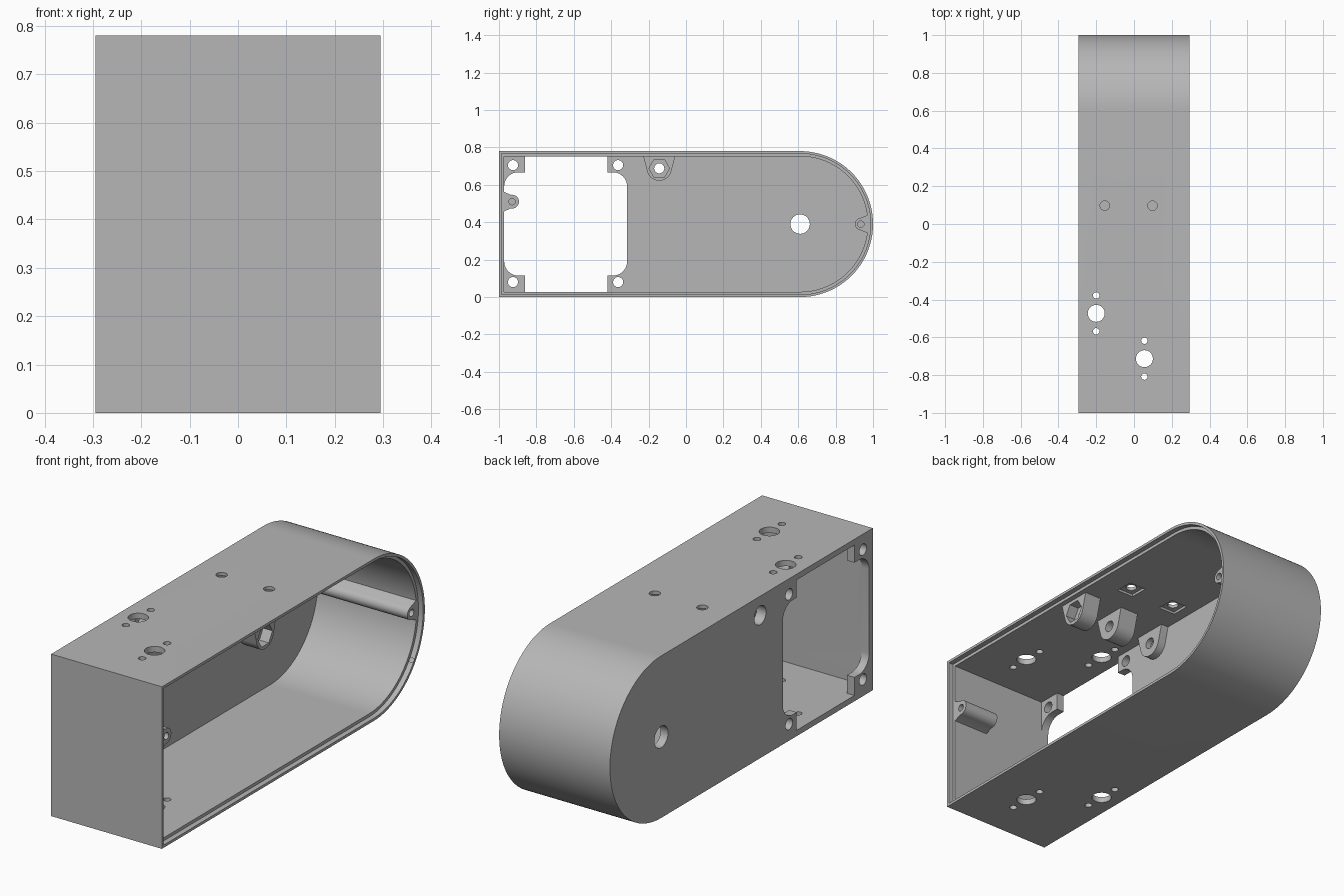
import bpy
import bmesh
from math import sin, cos, radians

cube = bpy.data.objects.get("Cube")
if cube:
    bpy.data.objects.remove(cube, do_unlink=True)

grey = bpy.data.materials.new("plain grey")
grey.use_nodes = True
grey.diffuse_color = (0.47, 0.47, 0.47, 1)
grey.node_tree.nodes["Principled BSDF"].inputs["Base Color"].default_value = grey.diffuse_color

HX, H, R = 0.295, 0.78, 0.39      # half width, height, end radius
WALL, PLATE, FLOOR = 0.028, -0.255, 0.27
TOP = H - WALL


def arc(a, b, r, start, end, n=24):
    """Points on a circular arc, angles in degrees."""
    return [(a + r * cos(radians(start + (end - start) * i / n)),
             b + r * sin(radians(start + (end - start) * i / n))) for i in range(n + 1)]


def circle(a, b, r, n=32):
    return arc(a, b, r, 0, 360, n)[:-1]


def rect(a0, a1, b0, b1):
    return [(a0, b0), (a1, b0), (a1, b1), (a0, b1)]


def rounded(a0, a1, b0, b1, r):
    return (arc(a1 - r, b0 + r, r, -90, 0, 10) + arc(a1 - r, b1 - r, r, 0, 90, 10)
            + arc(a0 + r, b1 - r, r, 90, 180, 10) + arc(a0 + r, b0 + r, r, 180, 270, 10))


def outline(inset):
    """Flat front end, half-round back end."""
    return ([(-1 + inset, inset)] + arc(0.61, R, R - inset, -90, 90, 64)
            + [(-1 + inset, H - inset)])


def prism(name, pts, lo, hi, axis="x"):
    bm = bmesh.new()
    place = (lambda a, b, d: (d, a, b)) if axis == "x" else (lambda a, b, d: (a, b, d))
    ends = [[bm.verts.new(place(a, b, d)) for a, b in pts] for d in (lo, hi)]
    n = len(pts)
    bm.faces.new(ends[0])
    bm.faces.new(ends[1])
    for i in range(n):
        j = (i + 1) % n
        bm.faces.new((ends[0][i], ends[0][j], ends[1][j], ends[1][i]))
    bmesh.ops.recalc_face_normals(bm, faces=bm.faces)
    mesh = bpy.data.meshes.new(name)
    bm.to_mesh(mesh)
    bm.free()
    mesh.materials.append(grey)
    obj = bpy.data.objects.new(name, mesh)
    bpy.context.collection.objects.link(obj)
    return obj


def activate(obj):
    bpy.ops.object.select_all(action="DESELECT")
    obj.select_set(True)
    bpy.context.view_layer.objects.active = obj


def cut(obj, pts, lo, hi, axis="x"):
    cutter = prism("cutter", pts, lo, hi, axis)
    activate(obj)
    mod = obj.modifiers.new("cut", "BOOLEAN")
    mod.operation = "DIFFERENCE"
    mod.solver = "EXACT"
    mod.object = cutter
    bpy.ops.object.modifier_apply(modifier=mod.name)
    bpy.data.objects.remove(cutter, do_unlink=True)


def finish(obj):
    activate(obj)
    bpy.ops.object.shade_smooth_by_angle(angle=radians(30))


# Hollow housing with a stepped rim on the open side
housing = prism("housing", outline(0), -HX, HX)
cut(housing, outline(WALL), PLATE, HX + 0.1)
cut(housing, outline(0.013), FLOOR, HX + 0.1)

# Side plate opening, leaving four corner tabs
cut(housing, rounded(-0.972, -0.315, 0.115, 0.667, 0.075), -0.4, PLATE + 0.02)
cut(housing, rect(-0.86, -0.42, WALL, TOP), -0.4, PLATE + 0.02)

# Side plate holes
for y in (-0.925, -0.363):
    for z in (0.08, 0.705):
        cut(housing, circle(y, z, 0.027), -0.4, PLATE + 0.05)
cut(housing, circle(0.61, R, 0.052), -0.4, PLATE + 0.05)

# Paired holes through the top and bottom walls
for x, y in ((-0.2, -0.473), (0.055, -0.713)):
    cut(housing, circle(x, y, 0.045), -0.1, 0.9, "z")
    for side in (-0.095, 0.095):
        cut(housing, circle(x, y + side, 0.017, 20), -0.1, 0.9, "z")

# Top screw holes with square nut recesses inside
for x in (-0.155, 0.098):
    cut(housing, circle(x, 0.097, 0.025), 0.7, 0.9, "z")
    cut(housing, rect(x - 0.045, x + 0.045, 0.052, 0.142), 0.7, TOP + 0.012, "z")

# Row of hanging lugs for a long bolt
BY, BZ = -0.143, 0.688
lug = [(BY - 0.088, TOP + 0.01)] + arc(BY, BZ, 0.066, 195, 345) + [(BY + 0.088, TOP + 0.01)]
cut(housing, circle(BY, BZ, 0.045), -0.4, PLATE + 0.05)
for name, lo, hi in (("nut_lug", 0.155, 0.245), ("middle_lug", -0.07, 0.03),
                     ("plate_lug", -0.26, -0.215)):
    part = prism(name, lug, lo, hi)
    cut(part, circle(BY, BZ, 0.027), lo - 0.1, hi + 0.1)
    if name == "nut_lug":
        cut(part, circle(BY, BZ, 0.055, 6), hi - 0.05, hi + 0.1)
    if name == "plate_lug":
        cut(part, circle(BY, BZ, 0.045), lo - 0.1, lo + 0.015)
    finish(part)

# Cover screw bosses on the front and back walls
front_boss = prism("front_screw_boss", [(-0.98, 0.455)] + arc(-0.93, 0.51, 0.037, -100, 100)
                   + [(-0.98, 0.565)], 0.08, FLOOR)
back_boss = prism("back_screw_boss", [(0.978, 0.44)] + arc(0.935, R, 0.032, 115, 245)
                  + [(0.978, 0.34)], PLATE - 0.01, FLOOR)
cut(front_boss, circle(-0.93, 0.51, 0.017, 20), 0.12, 0.4)
cut(back_boss, circle(0.935, R, 0.017, 20), 0.1, 0.4)

for obj in (housing, front_boss, back_boss):
    finish(obj)
